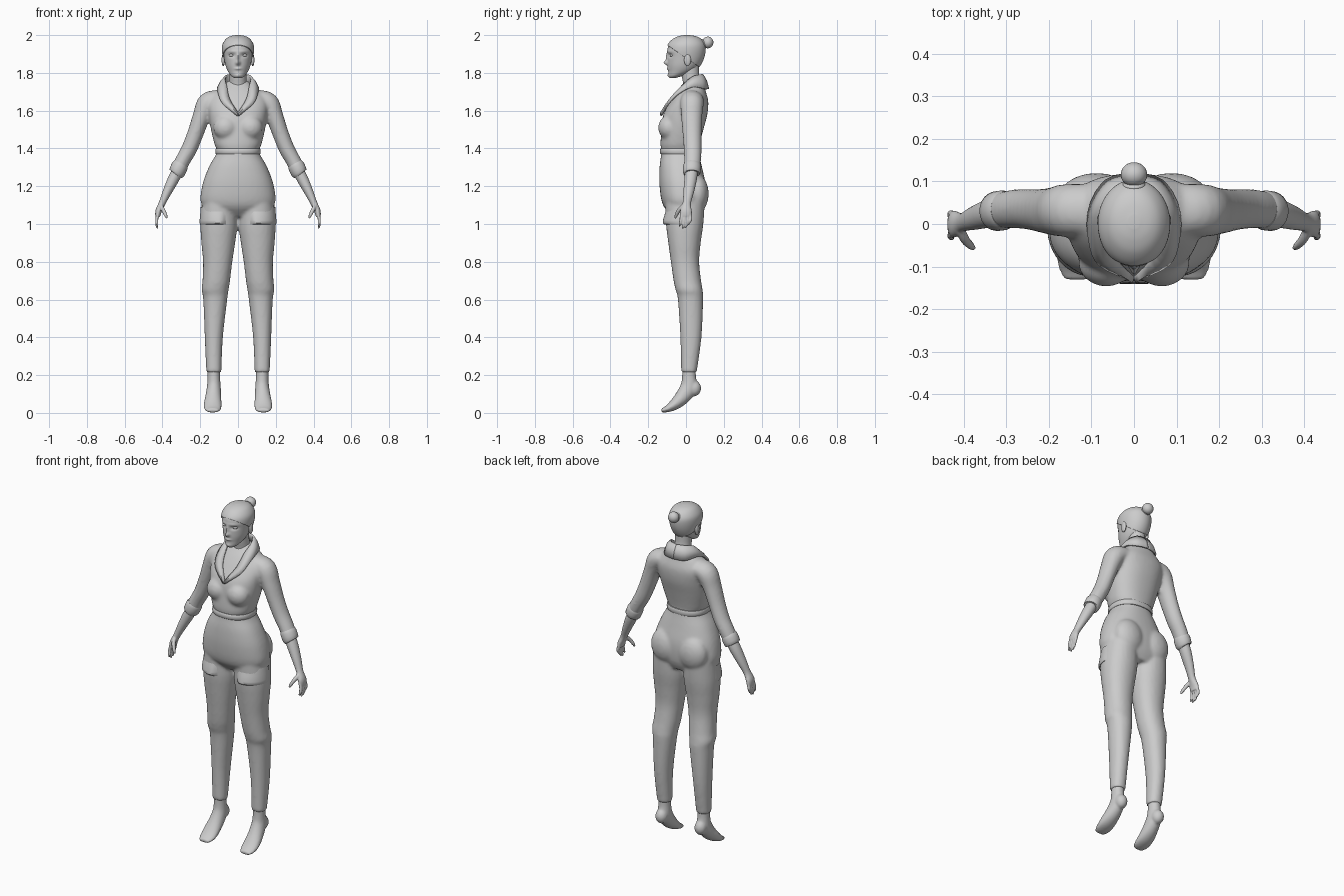
import bpy, bmesh, math
from mathutils import Vector, Matrix

cube = bpy.data.objects.get("Cube")
if cube:
    bpy.data.objects.remove(cube, do_unlink=True)

GREY = (0.6, 0.6, 0.6, 1)
mat = bpy.data.materials.new("plain grey")
mat.use_nodes = True
mat.diffuse_color = GREY
bsdf = mat.node_tree.nodes["Principled BSDF"]
bsdf.inputs["Base Color"].default_value = GREY
bsdf.inputs["Roughness"].default_value = 0.6


def spline(points, steps):
    """Catmull-Rom samples through tuples of any length."""
    out = []
    for i in range(len(points) - 1):
        a, b, c, d = (points[min(max(i + k, 0), len(points) - 1)] for k in (-1, 0, 1, 2))
        for s in range(steps):
            t = s / steps
            out.append([0.5 * (2*q + (r - p)*t + (2*p - 5*q + 4*r - w)*t*t
                               + (3*q - p - 3*r + w)*t**3) for p, q, r, w in zip(a, b, c, d)])
    return out + [list(points[-1])]


def loft(bm, rings, n=24, power=2.0, flat=False, steps=4, side=1):
    """Skin through rings of (x, y, z, half width, half depth)."""
    rings = spline(rings, steps)
    mids = [Vector(r[:3]) for r in rings]
    rows = []
    for i, r in enumerate(rings):
        t = Vector((0, 0, 1))
        if not flat:
            t = (mids[min(i + 1, len(mids) - 1)] - mids[max(i - 1, 0)]).normalized()
        u = (Vector((1, 0, 0)) - t * t.x).normalized()
        v = t.cross(u)
        row = []
        for k in range(n):
            a = math.tau * k / n
            c, s = math.cos(a), math.sin(a)
            p = mids[i] + u * math.copysign(abs(c)**(2/power), c) * r[3] \
                + v * math.copysign(abs(s)**(2/power), s) * r[4]
            row.append(bm.verts.new((p.x * side, p.y, p.z)))
        rows.append(row)
    for a, b in zip(rows, rows[1:]):
        for k in range(n):
            bm.faces.new((a[k], a[(k+1) % n], b[(k+1) % n], b[k]))
    bm.faces.new(rows[0])
    bm.faces.new(rows[-1])


def ball(bm, centre, radii):
    m = Matrix.Translation(centre) @ Matrix.Diagonal((*radii, 1))
    bmesh.ops.create_uvsphere(bm, u_segments=24, v_segments=16, radius=1, matrix=m)


def grid(bm, rows):
    vs = [[bm.verts.new(p) for p in row] for row in rows]
    for a, b in zip(vs, vs[1:]):
        for k in range(len(a) - 1):
            bm.faces.new((a[k], a[k+1], b[k+1], b[k]))


def finish(bm, name, mirror=False, voxel=0, smooth=0, angle=50):
    bmesh.ops.recalc_face_normals(bm, faces=bm.faces)
    me = bpy.data.meshes.new(name)
    bm.to_mesh(me)
    bm.free()
    me.materials.append(mat)
    me.polygons.foreach_set("use_smooth", [True] * len(me.polygons))
    me.set_sharp_from_angle(angle=math.radians(angle))
    ob = bpy.data.objects.new(name, me)
    bpy.context.scene.collection.objects.link(ob)
    if mirror:
        ob.modifiers.new("Mirror", "MIRROR").use_mirror_merge = False
    if voxel:
        m = ob.modifiers.new("Fuse", "REMESH")
        m.mode, m.voxel_size, m.use_smooth_shade = "VOXEL", voxel, True
    if smooth:
        m = ob.modifiers.new("Smooth", "SMOOTH")
        m.factor, m.iterations = 0.5, smooth
    return ob


def section(z, front, back, half):
    return (0, (front + back) / 2, z, half, (back - front) / 2)


# Jumpsuit: torso, bust, seat, legs and sleeves fused together
bm = bmesh.new()
torso = [section(*s) for s in (
    (1.04, -.07, .075, .1), (1.1, -.122, .1, .192), (1.2, -.14, .105, .19),
    (1.3, -.14, .085, .155), (1.38, -.13, .068, .112), (1.42, -.135, .072, .124),
    (1.5, -.13, .092, .143), (1.58, -.12, .113, .155), (1.65, -.08, .118, .16),
    (1.7, -.045, .105, .125), (1.735, -.015, .095, .075), (1.76, .005, .08, .05))]
loft(bm, torso, n=40, power=2.3, flat=True)
leg = [((i + o) / 2, (f + b) / 2, z, (o - i) / 2, (b - f) / 2) for z, i, o, f, b in (
    (1.12, .01, .19, -.11, .1), (1.0, .003, .199, -.106, .092), (.9, .015, .194, -.094, .078),
    (.8, .03, .185, -.08, .07), (.7, .042, .188, -.066, .08), (.65, .05, .193, -.055, .088),
    (.6, .057, .184, -.043, .091), (.4, .08, .176, -.03, .082), (.215, .088, .168, -.026, .057))]
sleeve = [(.11, .035, 1.665, .045, .06), (.16, .032, 1.64, .056, .062), (.193, .03, 1.57, .047, .056),
          (.225, .032, 1.48, .043, .05), (.257, .035, 1.4, .042, .047),
          (.29, .035, 1.34, .04, .045), (.325, .03, 1.272, .039, .042)]
for s in (1, -1):
    loft(bm, leg, power=2.15, flat=True, side=s)
    loft(bm, sleeve, side=s)
    ball(bm, (s * .065, -.09, 1.51), (.066, .057, .065))
    ball(bm, (s * .088, .06, 1.16), (.09, .06, .1))
finish(bm, "jumpsuit", voxel=.009, smooth=5)

# Waist seam
bm = bmesh.new()
loft(bm, [section(1.37, -.134, .074, .117), section(1.378, -.138, .077, .12),
          section(1.392, -.138, .077, .12), section(1.4, -.134, .074, .117)],
     n=40, power=2.3, flat=True, steps=2)
finish(bm, "waist_seam")

# Rolled sleeve cuffs
bm = bmesh.new()
loft(bm, [(.302, .033, 1.318, .039, .043), (.309, .032, 1.305, .044, .047),
          (.324, .03, 1.272, .043, .046), (.328, .03, 1.265, .037, .04)], steps=2)
finish(bm, "sleeve_cuff", mirror=True)

# Thigh pocket flaps wrapping the front and outside of each leg
bm = bmesh.new()
rows = []
for z, off in ((1.09, -.006), (1.05, .006), (1.02, .015), (1.005, .016), (.998, .008), (.998, -.02)):
    row = []
    for k in range(17):
        a = math.radians(-112 + 122 * k / 16)
        o = off * min(1, 3 * math.sin(math.pi * k / 16)) if off > 0 else off
        row.append((.101 + (.098 + o * .3) * math.cos(a), -.007 + (.1 + o) * math.sin(a), z))
    rows.append(row)
grid(bm, rows)
finish(bm, "thigh_pocket", mirror=True)

# Lapel collar, from the back of the neck to the point of the neckline
bm = bmesh.new()
upper = [(0, .088, 1.79), (.045, .075, 1.79), (.068, .03, 1.775),
         (.058, -.025, 1.725), (.045, -.075, 1.66), (.002, -.122, 1.588)]
lower = [(0, .118, 1.715), (.065, .1, 1.715), (.103, .035, 1.725),
         (.104, -.04, 1.69), (.08, -.095, 1.635), (.002, -.13, 1.572)]
top, low = spline(upper, 4), spline(lower, 4)
mid = [Vector(a).lerp(Vector(b), .5) + Vector((a[0] * .06, (a[1] - .02) * .06, .004))
       for a, b in zip(top, low)]
grid(bm, [top, mid, low])
collar = finish(bm, "collar", mirror=True)
m = collar.modifiers.new("Thickness", "SOLIDIFY")
m.thickness, m.offset = .01, 0

# Neck
bm = bmesh.new()
loft(bm, [(0, .03, 1.66, .07, .07), (0, .035, 1.73, .05, .05),
          (0, .025, 1.78, .045, .046), (0, .02, 1.84, .046, .05)])
finish(bm, "neck")

# Head, with the face pressed in and out of a smooth skull
skull = [section(*s) for s in (
    (1.772, -.085, -.055, .017), (1.785, -.092, -.015, .037), (1.81, -.094, .04, .054),
    (1.84, -.097, .07, .066), (1.88, -.097, .09, .074), (1.92, -.098, .098, .079),
    (1.95, -.09, .095, .076), (1.975, -.066, .077, .06), (1.988, -.038, .052, .04),
    (1.994, -.01, .02, .012))]
features = [(0, 1.853, .011, .011, -.019), (0, 1.88, .008, .024, -.01),
            (.033, 1.893, .017, .01, .01), (.03, 1.913, .025, .007, -.003),
            (0, 1.822, .017, .006, -.007), (0, 1.785, .015, .01, -.005)]
bm = bmesh.new()
loft(bm, skull, n=96, flat=True, steps=8)
for v in bm.verts:
    if v.co.y < -.03:
        x, z = abs(v.co.x), v.co.z
        v.co.y += sum(d * math.exp(-((x - fx) / sx)**2 - ((z - fz) / sz)**2)
                      for fx, fz, sx, sz, d in features)
finish(bm, "head")

# Eyes and ears
bm = bmesh.new()
ball(bm, (.033, -.074, 1.893), (.015, .012, .008))
finish(bm, "eye", mirror=True)
bm = bmesh.new()
ball(bm, (.078, .008, 1.868), (.009, .018, .032))
finish(bm, "ear", mirror=True)

# Pulled back hair, cut along a slanted hairline
bm = bmesh.new()
loft(bm, skull, n=48, flat=True, steps=6)
bmesh.ops.bisect_plane(bm, geom=bm.verts[:] + bm.edges[:] + bm.faces[:],
                       plane_co=(0, 0, 1.88), plane_no=(0, .7, 1), clear_inner=True)
hair = finish(bm, "hair")
m = hair.modifiers.new("Thickness", "SOLIDIFY")
m.thickness, m.offset = .006, 1

# Hair bun and its tie
bm = bmesh.new()
ball(bm, (0, .116, 1.961), (.031, .029, .031))
finish(bm, "hair_bun")
bm = bmesh.new()
loft(bm, [(0, .08, 1.95, .022, .022), (0, .092, 1.953, .027, .027), (0, .1, 1.956, .022, .022)])
finish(bm, "hair_tie")

# Bare forearms and hands
bm = bmesh.new()
loft(bm, [(.315, .03, 1.29, .03, .034), (.343, .024, 1.235, .03, .033), (.375, .014, 1.17, .024, .028),
          (.402, .004, 1.11, .018, .022), (.42, 0, 1.07, .017, .031), (.425, 0, 1.04, .013, .032)])
for y, tip in ((-.025, .988), (-.008, .976), (.008, .98), (.023, .995)):
    loft(bm, [(.422, y * .9, 1.06, .009, .009), (.43, y * 1.05, 1.025, .0085, .0085),
              (.429, y - .006, tip + .015, .0075, .0075), (.425, y - .01, tip, .004, .004)], n=12)
loft(bm, [(.41, -.008, 1.1, .012, .012), (.397, -.036, 1.075, .011, .011),
          (.383, -.051, 1.048, .009, .009), (.376, -.057, 1.03, .005, .005)], n=12)
finish(bm, "forearm_and_hand", mirror=True, voxel=.004, smooth=2)

# Pointed feet
bm = bmesh.new()
loft(bm, [(.128, .015, .25, .033, .036), (.128, .016, .19, .033, .037), (.128, .014, .135, .037, .045),
          (.131, -.018, .085, .042, .04), (.134, -.06, .045, .047, .03),
          (.134, -.1, .021, .044, .018), (.134, -.13, .012, .03, .01)])
ball(bm, (.128, .043, .13), (.034, .037, .042))
finish(bm, "foot", mirror=True, voxel=.006, smooth=4)
